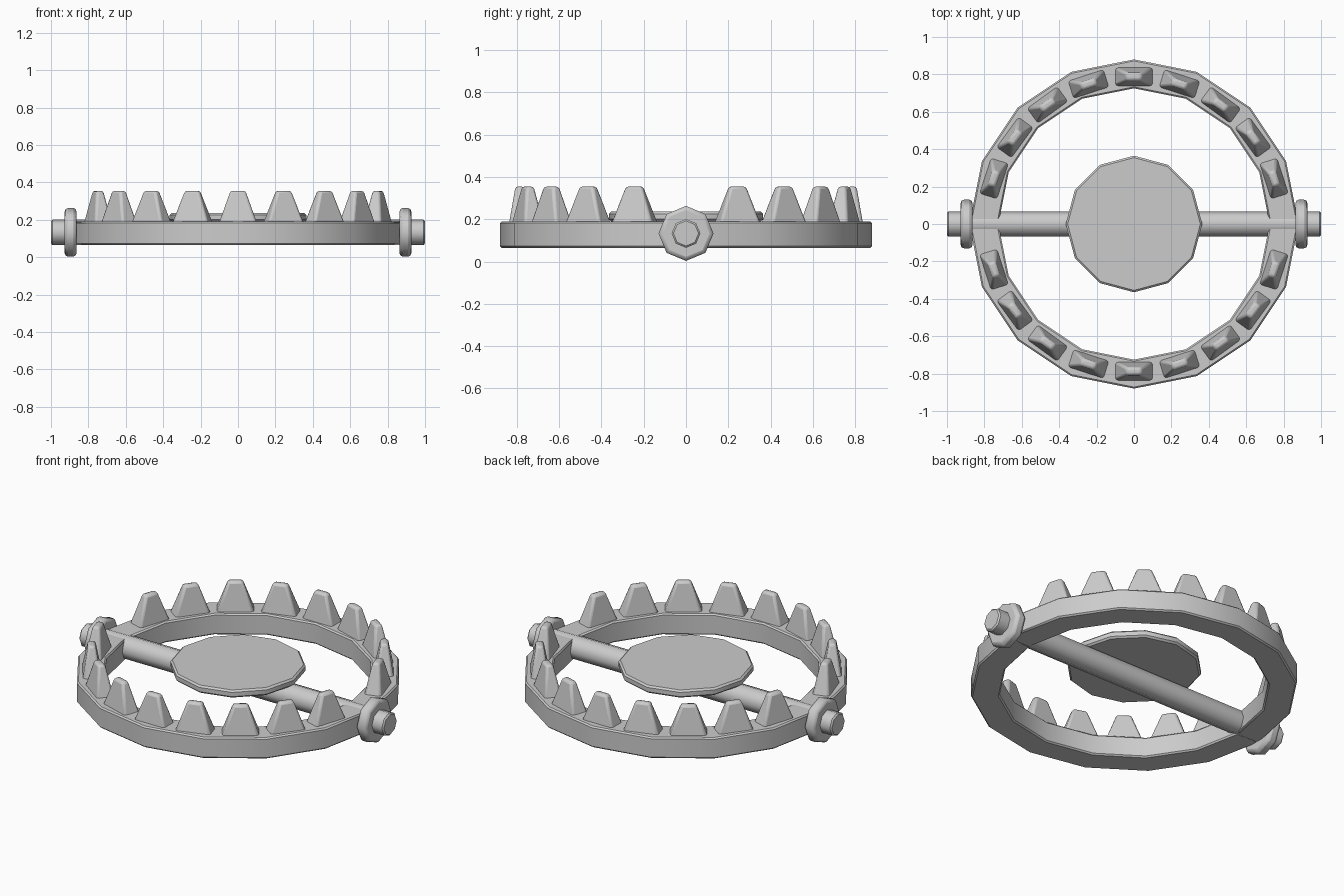
import bpy, bmesh
from math import pi, sin, cos, radians
from mathutils import Matrix

if "Cube" in bpy.data.objects:
    bpy.data.objects.remove(bpy.data.objects["Cube"])

AXLE_Z = 0.133


def finish(name, bm, bevel=0.0, limit=40, smooth=35, segments=1):
    bmesh.ops.recalc_face_normals(bm, faces=bm.faces[:])
    mesh = bpy.data.meshes.new(name)
    bm.to_mesh(mesh)
    bm.free()
    ob = bpy.data.objects.new(name, mesh)
    bpy.context.collection.objects.link(ob)
    bpy.ops.object.select_all(action='DESELECT')
    ob.select_set(True)
    bpy.context.view_layer.objects.active = ob
    if bevel:
        m = ob.modifiers.new("soft_edges", 'BEVEL')
        m.width = bevel
        m.segments = segments
        m.limit_method = 'ANGLE'
        m.angle_limit = radians(limit)
    bpy.ops.object.shade_smooth_by_angle(angle=radians(smooth))
    return ob


def disc(name, sides, r, depth, matrix, **kw):
    bm = bmesh.new()
    bmesh.ops.create_cone(bm, cap_ends=True, segments=sides, radius1=r,
                          radius2=r, depth=depth, matrix=matrix)
    return finish(name, bm, **kw)


def jaw(name, start):
    # half ring with a rectangular section
    bm = bmesh.new()
    section = [(0.725, 0.065), (0.88, 0.065), (0.88, 0.19), (0.725, 0.19)]
    rows = []
    for i in range(9):
        a = start + pi * i / 8
        rows.append([bm.verts.new((r * cos(a), r * sin(a), z)) for r, z in section])
    for p, q in zip(rows, rows[1:]):
        for k in range(4):
            n = (k + 1) % 4
            bm.faces.new((p[k], p[n], q[n], q[k]))
    bm.faces.new(rows[0])
    bm.faces.new(rows[-1][::-1])
    finish(name, bm, bevel=0.008)


def tooth(name, angle):
    # tapered block, wide along the jaw and thin across it
    bm = bmesh.new()
    loops = []
    for dx, dy, z in ((0.052, 0.106, 0.17), (0.02, 0.04, 0.355)):
        loops.append([bm.verts.new((sx * dx, sy * dy, z))
                      for sx, sy in ((-1, -1), (1, -1), (1, 1), (-1, 1))])
    lo, hi = loops
    bm.faces.new(lo[::-1])
    bm.faces.new(hi)
    for k in range(4):
        n = (k + 1) % 4
        bm.faces.new((lo[k], lo[n], hi[n], hi[k]))
    bm.transform(Matrix.Rotation(angle, 4, 'Z') @ Matrix.Translation((0.787, 0, 0)))
    finish(name, bm, bevel=0.013, segments=2)


# jaws and their teeth
for side, start in (("back", 0), ("front", pi)):
    jaw(side + "_jaw", start)
    for i in range(1, 10):
        tooth(f"{side}_tooth_{i}", start + i * pi / 10)

# hinge axle through the middle, with a collar at each end
turn = Matrix.Rotation(pi / 2, 4, 'Y')
disc("axle", 8, 0.068, 2.0, Matrix.Translation((0, 0, AXLE_Z)) @ turn,
     bevel=0.008, limit=60, smooth=50)
for side, x in (("left", -0.895), ("right", 0.895)):
    disc(side + "_collar", 8, 0.13, 0.064,
         Matrix.Translation((x, 0, AXLE_Z)) @ turn,
         bevel=0.018, limit=60, smooth=50, segments=2)

# trigger plate
disc("trigger_plate", 12, 0.365, 0.045, Matrix.Translation((0, 0, 0.213)),
     bevel=0.01)
